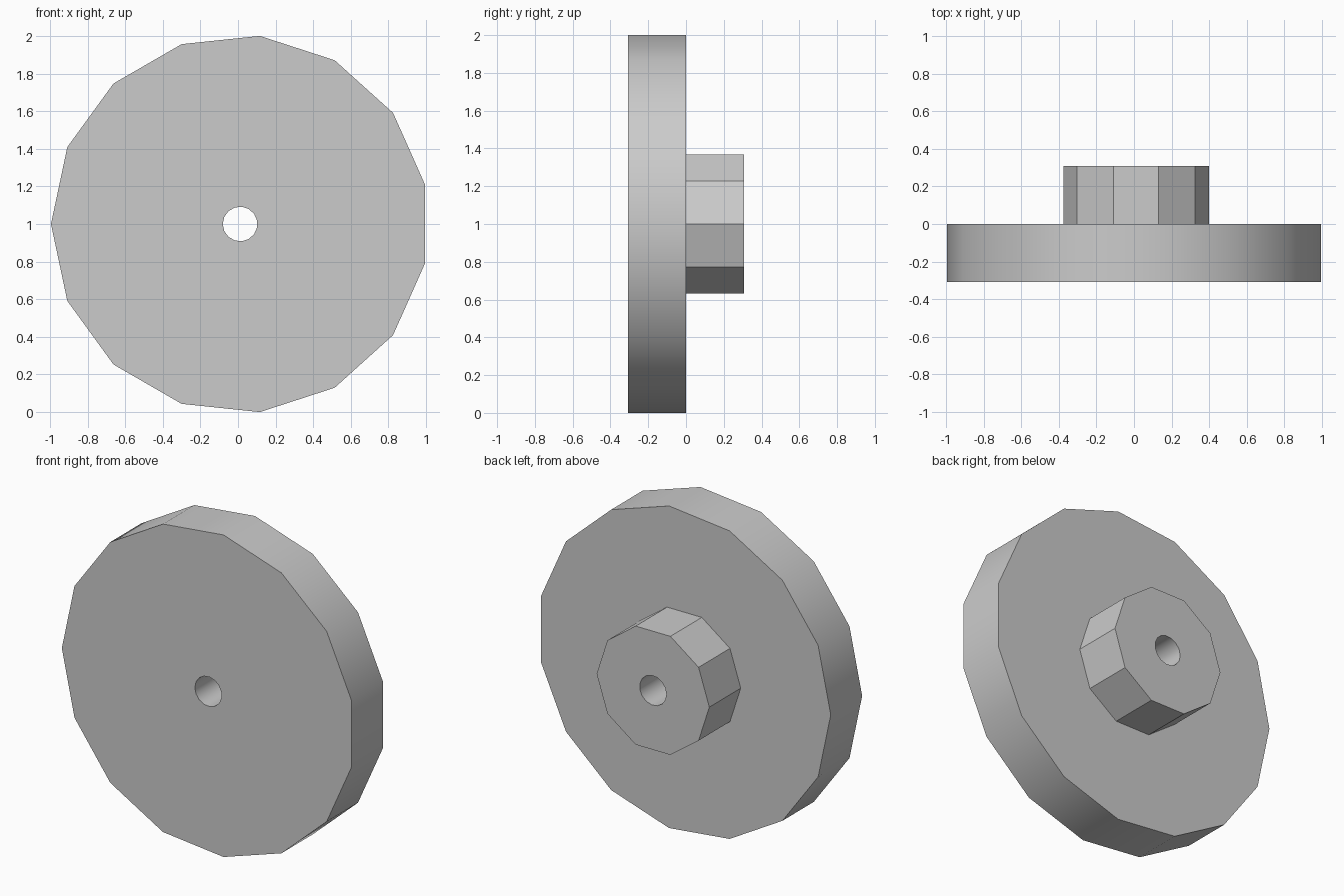
import bpy
import math

cube = bpy.data.objects.get("Cube")
if cube:
    bpy.data.objects.remove(cube, do_unlink=True)

AXIS_X = 0.011   # axle line, slightly off centre so the odd-sided rim is centred
AXIS_Z = 1.0
DEPTH = 0.308    # thickness of the disc and of the hub

grey = bpy.data.materials.new("plain grey")
grey.use_nodes = True
colour = (0.6, 0.6, 0.6, 1.0)
grey.diffuse_color = colour
grey.node_tree.nodes["Principled BSDF"].inputs["Base Color"].default_value = colour


def prism(name, sides, radius, y0, y1, start):
    """Regular prism along y with its first corner at angle start."""
    mesh = bpy.data.meshes.new(name)
    verts = []
    for y in (y0, y1):
        for i in range(sides):
            a = start + math.tau * i / sides
            verts.append((AXIS_X + radius * math.cos(a), y, AXIS_Z + radius * math.sin(a)))
    faces = [list(range(sides)), list(range(2 * sides - 1, sides - 1, -1))]
    for i in range(sides):
        j = (i + 1) % sides
        faces.append([j, i, i + sides, j + sides])
    mesh.from_pydata(verts, [], faces)
    mesh.materials.append(grey)
    obj = bpy.data.objects.new(name, mesh)
    bpy.context.collection.objects.link(obj)
    return obj


def activate(obj):
    bpy.ops.object.select_all(action='DESELECT')
    obj.select_set(True)
    bpy.context.view_layer.objects.active = obj


# Wide disc at the front, narrow hub behind it
disc = prism("wheel_disc", 15, 1.0055, -DEPTH, 0, math.pi)
hub = prism("wheel_hub", 10, 0.387, 0, DEPTH, 0)

# Axle hole through both parts
bore = prism("axle_hole_cutter", 15, 0.092, -0.5, 0.5, math.pi)
for part in (disc, hub):
    activate(part)
    cut = part.modifiers.new("axle_hole", 'BOOLEAN')
    cut.operation = 'DIFFERENCE'
    cut.solver = 'EXACT'
    cut.object = bore
    bpy.ops.object.modifier_apply(modifier=cut.name)
    bpy.ops.object.shade_smooth_by_angle(angle=math.radians(30))
bpy.data.objects.remove(bore, do_unlink=True)
